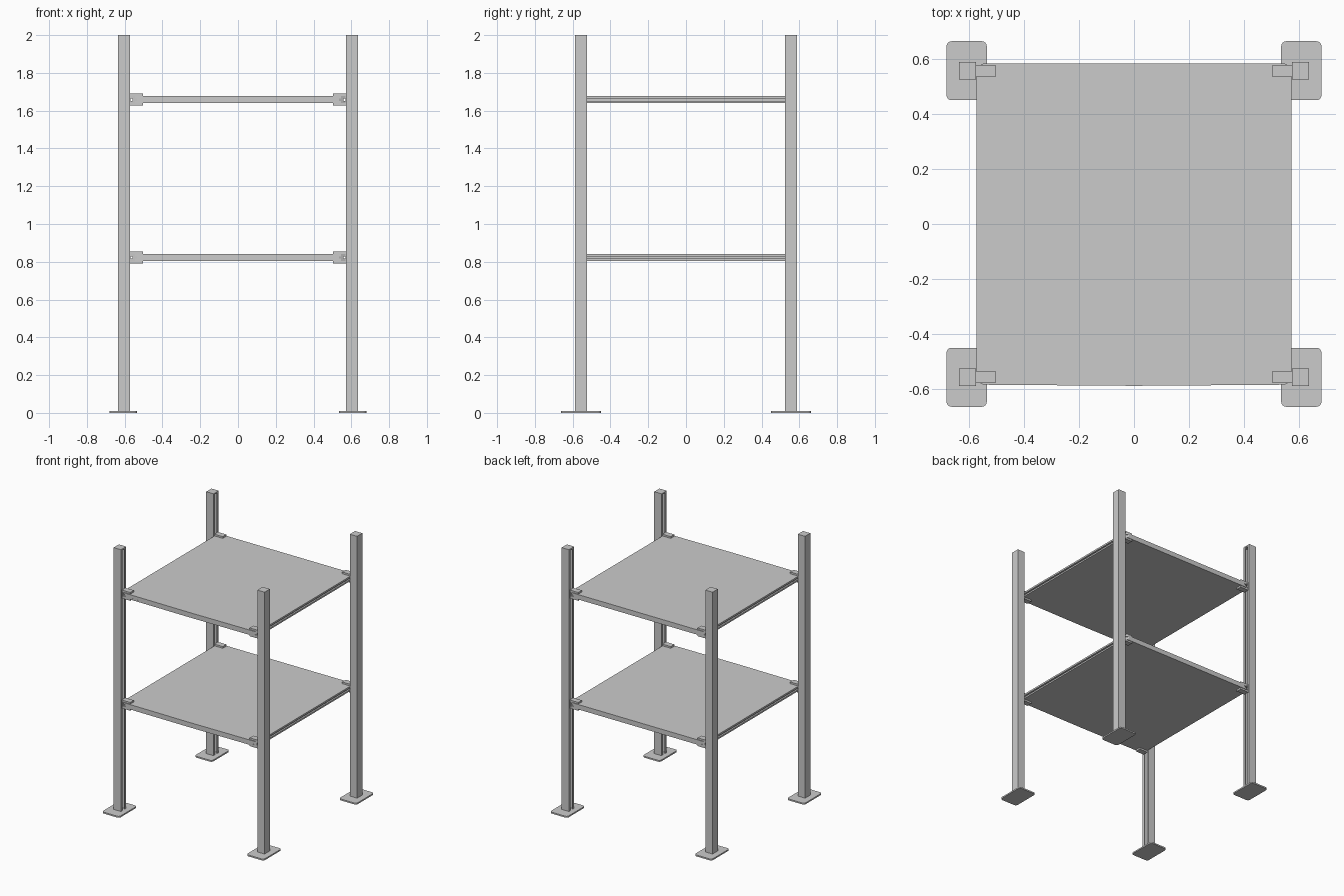
import bpy, bmesh
from math import sin, cos, pi

if "Cube" in bpy.data.objects:
    bpy.data.objects.remove(bpy.data.objects["Cube"])


def loft(name, rings, mirror=False):
    """Closed solid through a stack of rings with equal point counts."""
    bm = bmesh.new()
    vs = [[bm.verts.new(p) for p in r] for r in rings]
    n = len(vs[0])
    for a, b in zip(vs, vs[1:]):
        for i in range(n):
            j = (i + 1) % n
            bm.faces.new((a[i], a[j], b[j], b[i]))
    bm.faces.new(vs[0][::-1])
    bm.faces.new(vs[-1])
    bmesh.ops.recalc_face_normals(bm, faces=bm.faces)
    me = bpy.data.meshes.new(name)
    bm.to_mesh(me)
    bm.free()
    ob = bpy.data.objects.new(name, me)
    bpy.context.collection.objects.link(ob)
    if mirror:
        # one corner repeated on all four corners
        m = ob.modifiers.new("mirror", 'MIRROR')
        m.use_axis = (True, True, False)
        m.use_clip = False
        m.use_mirror_merge = False
    return ob


def prism(name, pts, z0, z1, mirror=False):
    return loft(name, [[(x, y, z) for x, y in pts] for z in (z0, z1)], mirror)


def rounded_rect(x0, x1, y0, y1, r, seg=4):
    pts = []
    for k, (cx, cy) in enumerate([(x1 - r, y1 - r), (x0 + r, y1 - r),
                                  (x0 + r, y0 + r), (x1 - r, y0 + r)]):
        for i in range(seg + 1):
            a = pi / 2 * (k + i / seg)
            pts.append((cx + r * cos(a), cy + r * sin(a)))
    return pts


# Base plates
prism("base_plate", rounded_rect(-0.68, -0.534, -0.663, -0.449, 0.018), 0, 0.011, True)

# Posts: lipped channels open towards the shelves, closed by a cap
X0, X1, Y0, Y1, T, LIP = -0.634, -0.573, -0.587, -0.524, 0.006, 0.018
channel = [(X0, Y0), (X1, Y0), (X1, Y0 + LIP), (X1 - T, Y0 + LIP), (X1 - T, Y0 + T),
           (X0 + T, Y0 + T), (X0 + T, Y1 - T), (X1 - T, Y1 - T), (X1 - T, Y1 - LIP),
           (X1, Y1 - LIP), (X1, Y1), (X0, Y1)]
prism("post", channel, 0.011, 1.99, True)
prism("post_cap", [(X0, Y0), (X1, Y0), (X1, Y1), (X0, Y1)], 1.99, 2.0, True)


def shelf_ring(z, inset):
    x, y, c = 0.571 - inset, 0.582, 0.012
    pts = [(x, y - c), (x - 0.025, y), (-x + 0.025, y), (-x, y - c),
           (-x, -y + c), (-x + 0.025, -y - 0.001), (0, -y - 0.005),
           (x - 0.025, -y - 0.001), (x, -y + c)]
    return [(px, py, z) for px, py in pts]


for label, z in (("lower", 0.805), ("upper", 1.64)):
    # Shelf board with a groove along each side
    levels = [(0, 0), (0.012, 0), (0.012, 0.012), (0.024, 0.012), (0.024, 0), (0.037, 0)]
    loft(label + "_shelf", [shelf_ring(z + dz, i) for dz, i in levels])

    # C-shaped clips holding the shelf corners
    a, b, w, lo, hi, t = -0.573, -0.502, 0.005, z - 0.013, z + 0.05, 0.013
    clip = [(a, lo), (b, lo), (b, lo + t), (a + w, lo + t),
            (a + w, hi - t), (b, hi - t), (b, hi), (a, hi)]
    loft(label + "_clip", [[(x, y, h) for x, h in clip] for y in (-0.577, -0.534)], True)
